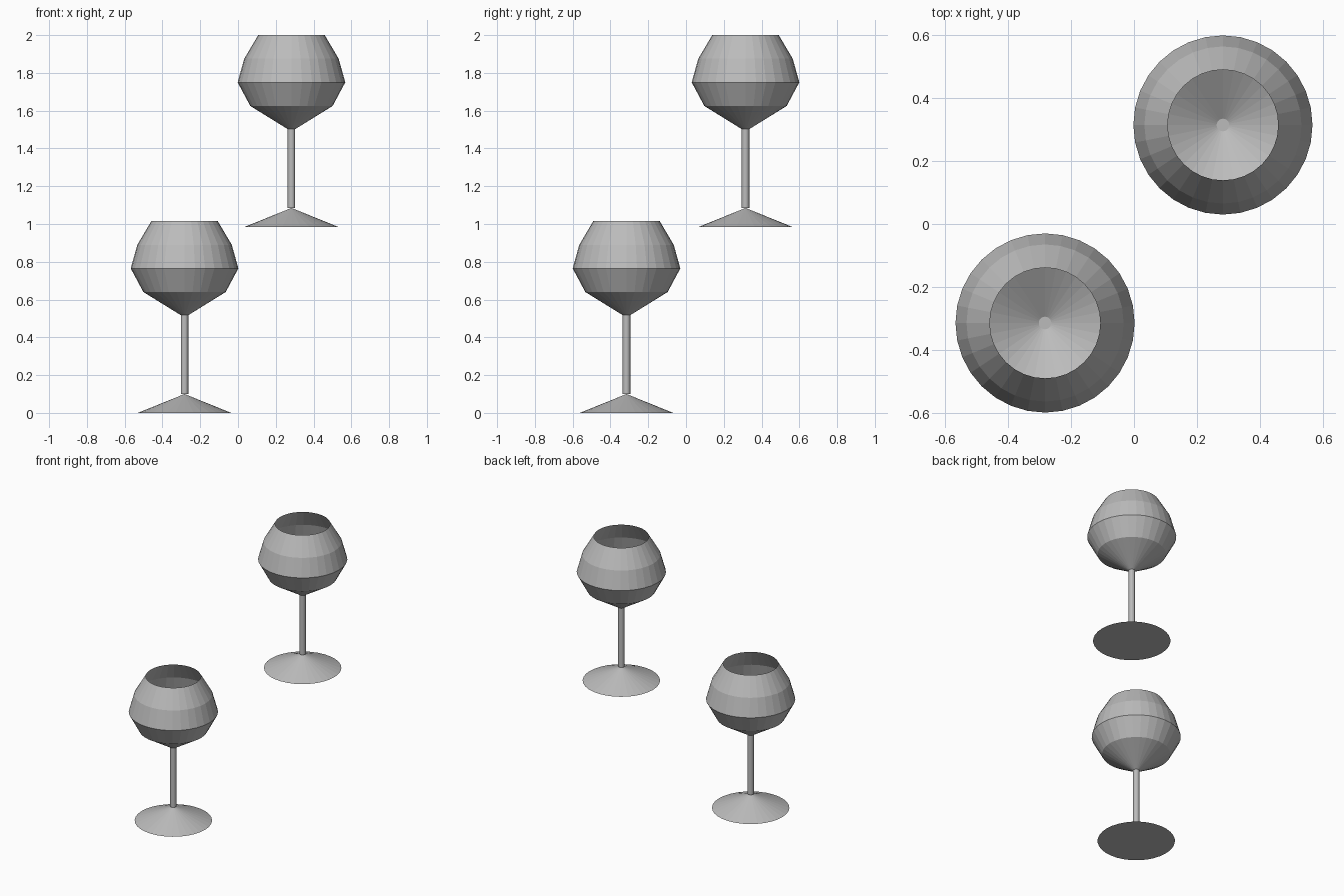
import bpy, bmesh, math

if "Cube" in bpy.data.objects:
    bpy.data.objects.remove(bpy.data.objects["Cube"])

SEGMENTS = 32
glass = bpy.data.materials.new("pale_grey_glass")
glass.diffuse_color = (0.5, 0.5, 0.5, 1)
glass.use_nodes = True
glass.node_tree.nodes["Principled BSDF"].inputs["Base Color"].default_value = glass.diffuse_color


def lathe(name, profile, location, sides=SEGMENTS, cap_bottom=False, cap_top=False):
    """Revolve (radius, height) points around z; zero radius makes a tip."""
    bm = bmesh.new()
    rings = []
    for r, z in profile:
        count = sides if r > 0 else 1
        rings.append([bm.verts.new((r * math.cos(2 * math.pi * i / sides),
                                    r * math.sin(2 * math.pi * i / sides), z))
                      for i in range(count)])
    for low, high in zip(rings, rings[1:]):
        for i in range(sides):
            j = (i + 1) % sides
            if len(low) == 1:
                bm.faces.new((low[0], high[j], high[i]))
            elif len(high) == 1:
                bm.faces.new((low[i], low[j], high[0]))
            else:
                bm.faces.new((low[i], low[j], high[j], high[i]))
    if cap_bottom:
        bm.faces.new(rings[0][::-1])
    if cap_top:
        bm.faces.new(rings[-1])
    mesh = bpy.data.meshes.new(name)
    bm.to_mesh(mesh)
    bm.free()
    mesh.materials.append(glass)
    obj = bpy.data.objects.new(name, mesh)
    obj.location = location
    bpy.context.collection.objects.link(obj)
    return obj


# Two identical wine glasses, one lower front left, one raised back right
for label, loc in (("lower", (-0.283, -0.315, 0)), ("upper", (0.283, 0.315, 0.985))):
    # Shallow conical foot
    lathe(label + "_foot", [(0.247, 0), (0, 0.1)], loc, cap_bottom=True)
    # Thin stem
    lathe(label + "_stem", [(0.02, 0.1), (0.02, 0.518)], loc,
          cap_bottom=True, cap_top=True)
    # Open thin-walled bowl
    lathe(label + "_bowl", [(0, 0.505), (0.218, 0.64), (0.285, 0.765),
                            (0.25, 0.89), (0.176, 1.015)], loc)
